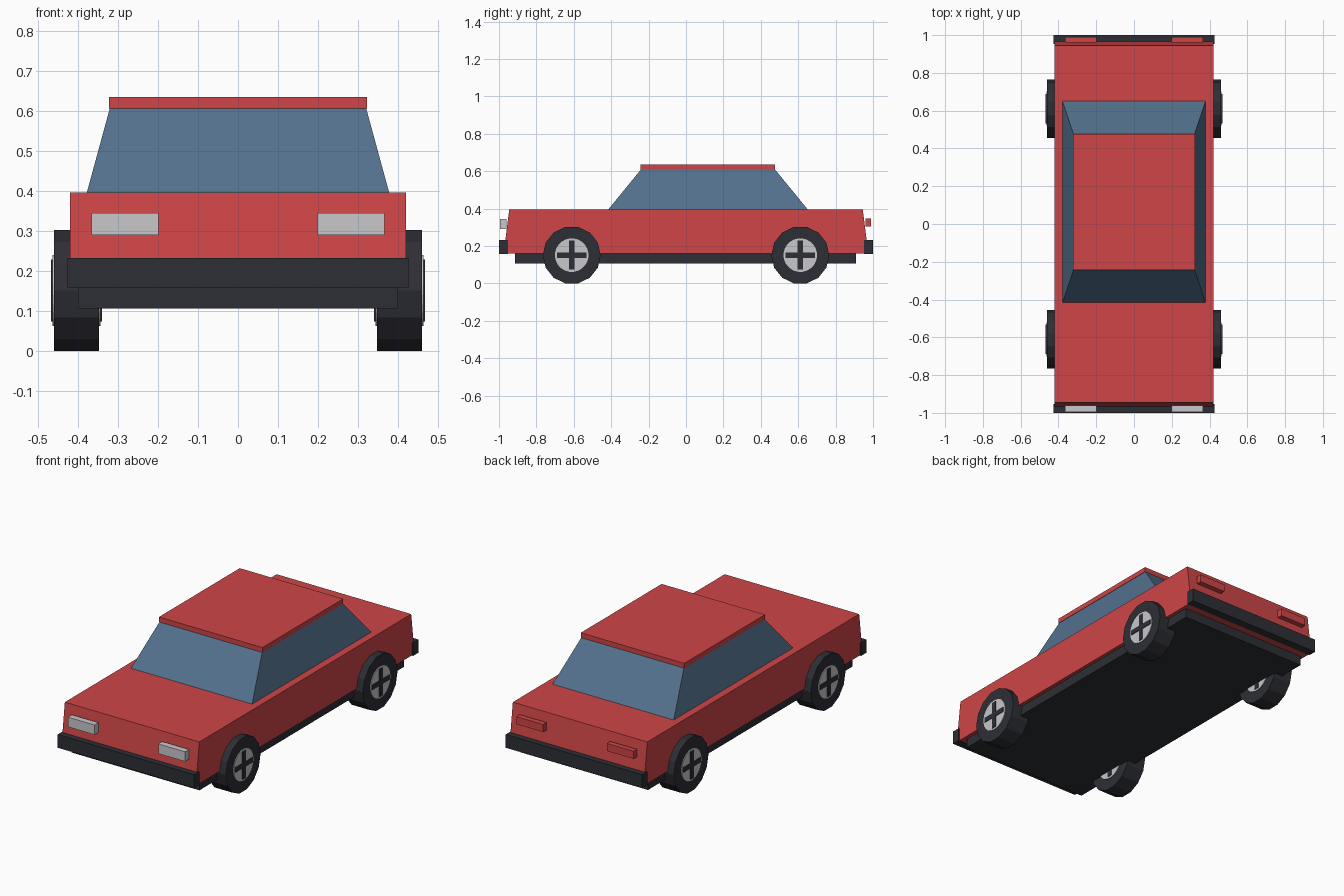
import bpy, bmesh, math
from mathutils import Matrix

if "Cube" in bpy.data.objects:
    bpy.data.objects.remove(bpy.data.objects["Cube"])


def material(name, rgb):
    m = bpy.data.materials.new(name)
    m.diffuse_color = (*rgb, 1)
    m.use_nodes = True
    m.node_tree.nodes["Principled BSDF"].inputs["Base Color"].default_value = m.diffuse_color
    return m


RED = material("red paint", (0.62, 0.06, 0.062))
GLASS = material("blue glass", (0.085, 0.165, 0.265))
DARK = material("dark rubber", (0.027, 0.028, 0.036))
SILVER = material("light grey", (0.58, 0.58, 0.6))


def finish(name, bm, mat):
    bmesh.ops.recalc_face_normals(bm, faces=bm.faces)
    me = bpy.data.meshes.new(name)
    bm.to_mesh(me)
    bm.free()
    me.materials.append(mat)
    ob = bpy.data.objects.new(name, me)
    bpy.context.collection.objects.link(ob)
    return ob


def block(name, mat, x, y, z, top_x=None, top_y=None):
    """Box from (min, max) ranges; the top may have its own x and y ranges."""
    bm = bmesh.new()
    rings = []
    for (x0, x1), (y0, y1), h in ((x, y, z[0]), (top_x or x, top_y or y, z[1])):
        rings.append([bm.verts.new((a, b, h)) for a, b in
                      ((x0, y0), (x1, y0), (x1, y1), (x0, y1))])
    low, high = rings
    bm.faces.new(low)
    bm.faces.new(high)
    for i in range(4):
        j = (i + 1) % 4
        bm.faces.new((low[i], low[j], high[j], high[i]))
    return finish(name, bm, mat)


def disc(name, mat, x, y, z, radius, width, sides):
    """Cylinder lying along x with a flat side down."""
    bm = bmesh.new()
    bmesh.ops.create_cone(bm, cap_ends=True, segments=sides,
                          radius1=radius, radius2=radius, depth=width)
    turn = Matrix.Rotation(math.pi / 2, 4, 'Y')
    bmesh.ops.transform(bm, matrix=turn, verts=bm.verts)
    low = min(v.co.z for v in bm.verts)
    if sum(abs(v.co.z - low) < 1e-4 for v in bm.verts) < 4:
        bmesh.ops.transform(bm, matrix=Matrix.Rotation(math.pi / sides, 4, 'X'), verts=bm.verts)
    bmesh.ops.translate(bm, vec=(x, y, z), verts=bm.verts)
    return finish(name, bm, mat)


# Body, cabin and roof
block("body", RED, (-0.42, 0.42), (-0.975, 0.975), (0.16, 0.396), top_y=(-0.945, 0.945))
block("underbody", DARK, (-0.40, 0.40), (-0.915, 0.91), (0.106, 0.18))
block("cabin_glass", GLASS, (-0.38, 0.38), (-0.42, 0.655), (0.39, 0.61),
      (-0.32, 0.32), (-0.24, 0.475))
block("roof", RED, (-0.323, 0.323), (-0.244, 0.477), (0.607, 0.635))

# Bumpers
block("front_bumper", DARK, (-0.426, 0.426), (-1.0, -0.953), (0.158, 0.233))
block("rear_bumper", DARK, (-0.426, 0.426), (0.953, 1.0), (0.158, 0.233))

for s, side in ((-1, "left"), (1, "right")):
    # Lamps
    lamp_x = tuple(sorted((s * 0.199, s * 0.366)))
    block(side + "_headlight", SILVER, lamp_x, (-0.995, -0.96), (0.29, 0.345))
    block(side + "_taillight", RED, lamp_x, (0.96, 0.99), (0.303, 0.346))
    # Wheels: tyre, hub disc and crossed spokes showing on both faces
    for y, end in ((-0.611, "front"), (0.611, "rear")):
        name, x, z = f"{end}_{side}_", s * 0.404, 0.151
        disc(name + "tyre", DARK, x, y, z, 0.1548, 0.112, 14)
        disc(name + "hub", SILVER, x, y, z, 0.09, 0.120, 24)
        for part, hy, hz in (("upright_spoke", 0.014, 0.078), ("level_spoke", 0.078, 0.014)):
            block(name + part, DARK, (x - 0.0635, x + 0.0635), (y - hy, y + hy), (z - hz, z + hz))
